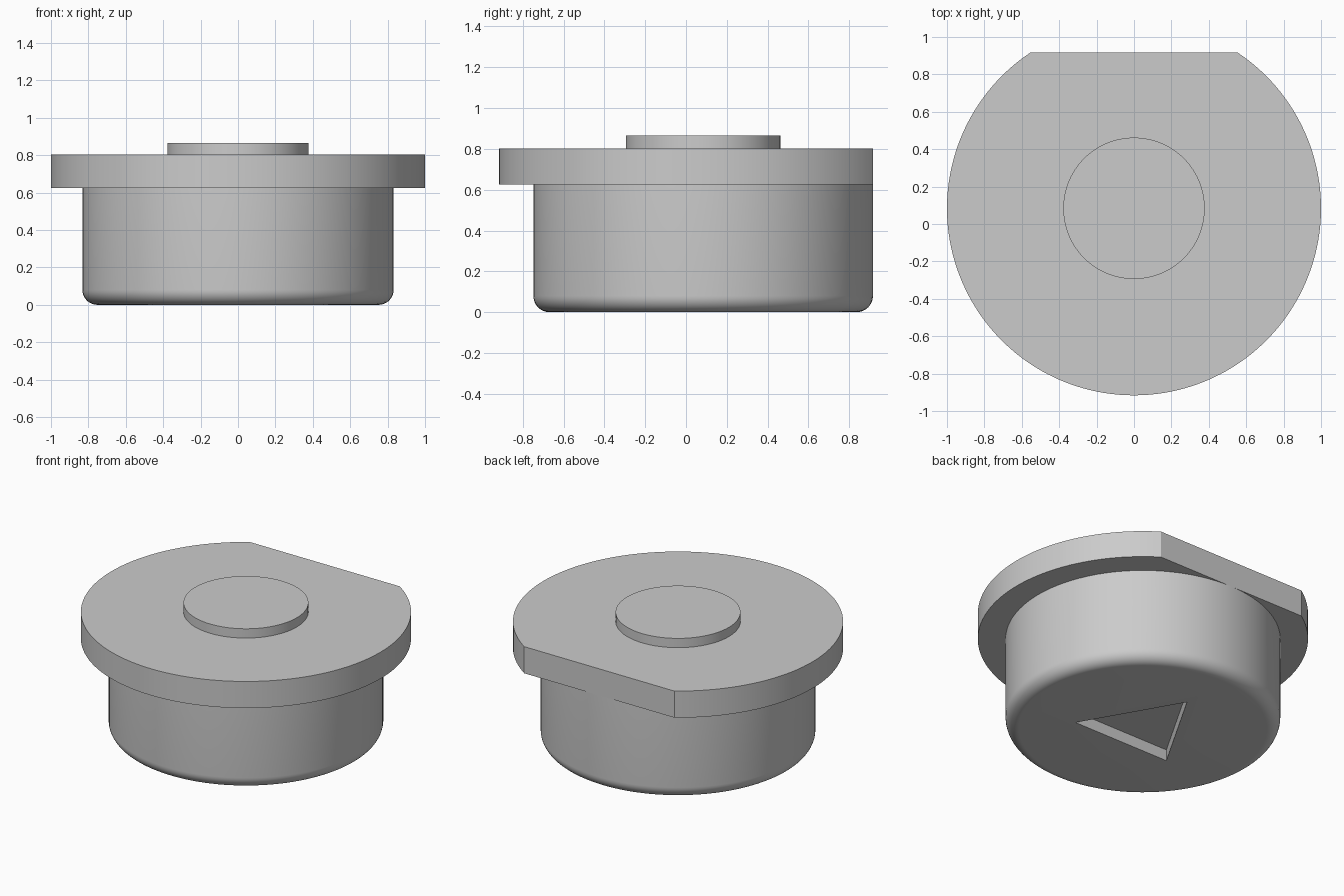
import bpy, bmesh, math

cube = bpy.data.objects.get("Cube")
if cube:
    bpy.data.objects.remove(cube, do_unlink=True)

AXIS_Y = 0.084      # round axis sits slightly behind the centre
FLAT = 0.832        # distance from the axis to the flat, also the body radius
SEGMENTS = 128

grey = bpy.data.materials.new("plain grey")
grey.use_nodes = True
grey.diffuse_color = (0.6, 0.6, 0.6, 1)
grey.node_tree.nodes["Principled BSDF"].inputs["Base Color"].default_value = (0.6, 0.6, 0.6, 1)


def arc(radius, start, end, steps, closed=False):
    """Points along an arc; a closed circle leaves out the repeated end point."""
    count = steps if closed else steps + 1
    angles = [start + (end - start) * i / steps for i in range(count)]
    return [(radius * math.cos(a), radius * math.sin(a)) for a in angles]


def circle(radius):
    return arc(radius, 0, math.tau, SEGMENTS, closed=True)


def solid(name, rings):
    """Stack of (outline, z) rings, joined by walls and capped at both ends."""
    bm = bmesh.new()
    loops = [[bm.verts.new((x, y, z)) for x, y in pts] for pts, z in rings]
    for low, high in zip(loops, loops[1:]):
        for i in range(len(low)):
            j = (i + 1) % len(low)
            bm.faces.new((low[i], low[j], high[j], high[i]))
    bm.faces.new(loops[0][::-1])
    bm.faces.new(loops[-1])
    mesh = bpy.data.meshes.new(name)
    bm.to_mesh(mesh)
    bm.free()
    mesh.materials.append(grey)
    obj = bpy.data.objects.new(name, mesh)
    obj.location.y = AXIS_Y
    bpy.context.collection.objects.link(obj)
    return obj


# Flange: a disc with one flat at the back
half = math.acos(FLAT)
outline = arc(1, math.pi / 2 + half, math.pi * 2.5 - half, SEGMENTS)
flange = solid("flange", [(outline, 0.625), (outline, 0.803)])

# Raised round pad on top
pad = solid("top_pad", [(circle(0.378), 0.803), (circle(0.378), 0.865)])

# Body with a rounded lower edge
fillet = 0.08
rings = [(circle(FLAT - fillet + x), fillet + z)
         for x, z in arc(fillet, -math.pi / 2, 0, 10)]
body = solid("body", rings + [(circle(FLAT), 0.625)])

# Triangular recess in the underside, pointing to the back
triangle = arc(0.415, math.pi / 2, math.pi * 2.5, 3, closed=True)
cutter = solid("recess_cutter", [(triangle, -0.1), (triangle, 0.075)])
cutter.hide_render = True
cut = body.modifiers.new("recess", 'BOOLEAN')
cut.operation = 'DIFFERENCE'
cut.solver = 'EXACT'
cut.object = cutter
bpy.ops.object.select_all(action='DESELECT')
bpy.context.view_layer.objects.active = body
body.select_set(True)
bpy.ops.object.modifier_apply(modifier=cut.name)
bpy.data.objects.remove(cutter, do_unlink=True)

# Smooth round walls, crisp rims
for obj in (flange, pad, body):
    obj.select_set(True)
bpy.ops.object.shade_smooth_by_angle(angle=math.radians(30))
